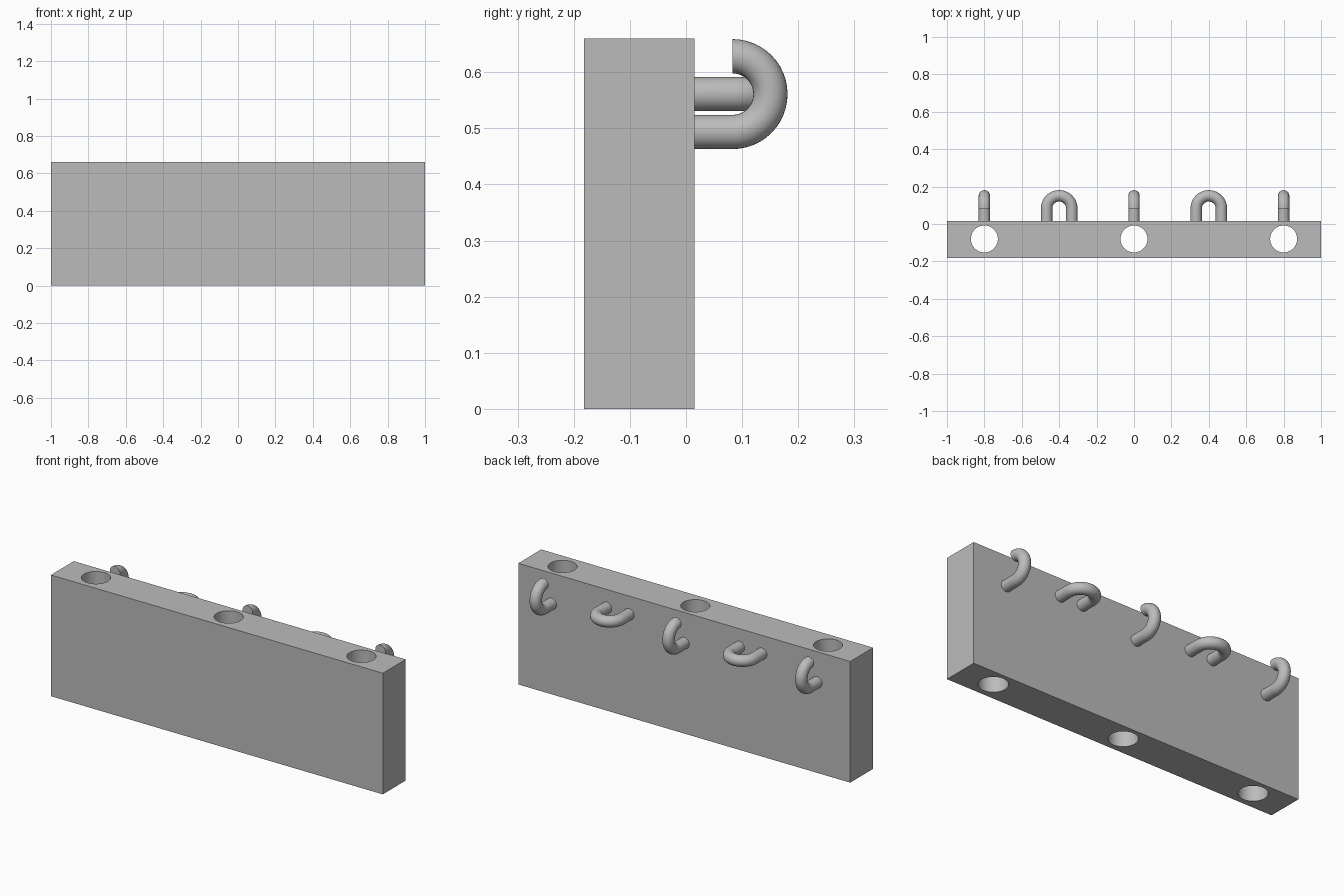
import bpy, bmesh
from math import pi, sin, cos, radians
from mathutils import Matrix, Vector

cube = bpy.data.objects.get("Cube")
if cube:
    bpy.data.objects.remove(cube, do_unlink=True)

# Single plain grey
grey = bpy.data.materials.new("plain_grey")
grey.use_nodes = True
GREY = (0.5, 0.5, 0.5, 1)
grey.diffuse_color = GREY
grey.node_tree.nodes["Principled BSDF"].inputs["Base Color"].default_value = GREY

BACK, FRONT, HEIGHT = 0.015, -0.182, 0.66
HOLE_XS = (-0.8, 0, 0.8)
LOOP_XS = (-0.4, 0.4)
TUBE, BEND = 0.0305, 0.0675
BEND_Y, HOOK_Z = 0.083, 0.561


def make_object(name, bm):
    bmesh.ops.recalc_face_normals(bm, faces=bm.faces)
    mesh = bpy.data.meshes.new(name)
    bm.to_mesh(mesh)
    bm.free()
    mesh.materials.append(grey)
    obj = bpy.data.objects.new(name, mesh)
    bpy.context.collection.objects.link(obj)
    return obj


def activate(obj):
    bpy.ops.object.select_all(action="DESELECT")
    obj.select_set(True)
    bpy.context.view_layer.objects.active = obj


def smooth(obj):
    activate(obj)
    bpy.ops.object.shade_smooth_by_angle(angle=radians(35))


def bent_tube(name, x, far_leg, turn, sides=32, steps=24):
    """Sweep a round bar along a leg, a half-circle bend and an optional second leg."""
    path = [(Vector((0, BACK - BEND_Y - 0.005, -BEND)), 0)]
    for i in range(steps + 1):
        a = pi * i / steps
        path.append((Vector((0, BEND * sin(a), -BEND * cos(a))), a))
    if far_leg:
        path.append((Vector((0, BACK - BEND_Y - 0.005, BEND)), pi))
    bm = bmesh.new()
    rings = []
    for centre, a in path:
        outward = Vector((0, sin(a), -cos(a)))
        ring = []
        for k in range(sides):
            t = 2 * pi * k / sides
            ring.append(bm.verts.new(
                centre + TUBE * (outward * cos(t) + Vector((sin(t), 0, 0)))))
        rings.append(ring)
    for r, s in zip(rings, rings[1:]):
        for k in range(sides):
            n = (k + 1) % sides
            bm.faces.new((r[k], r[n], s[n], s[k]))
    bm.faces.new(rings[0])
    bm.faces.new(rings[-1])
    place = Matrix.Translation((x, BEND_Y, HOOK_Z)) @ Matrix.Rotation(turn, 4, "Y")
    bmesh.ops.transform(bm, matrix=place, verts=bm.verts)
    smooth(make_object(name, bm))


# Block
bm = bmesh.new()
bmesh.ops.create_cube(bm, size=1, matrix=Matrix.Translation(
    (0, (BACK + FRONT) / 2, HEIGHT / 2)) @ Matrix.Diagonal((2, BACK - FRONT, HEIGHT, 1)))
block = make_object("block", bm)

# Vertical through holes
bm = bmesh.new()
for x in HOLE_XS:
    bmesh.ops.create_cone(bm, cap_ends=True, segments=64, radius1=0.072, radius2=0.072,
                          depth=1, matrix=Matrix.Translation((x, -0.08, HEIGHT / 2)))
cutter = make_object("hole_cutter", bm)
cutter.hide_render = True
cut = block.modifiers.new("holes", "BOOLEAN")
cut.operation = "DIFFERENCE"
cut.solver = "EXACT"
cut.object = cutter
activate(block)
bpy.ops.object.modifier_apply(modifier=cut.name)
bpy.data.objects.remove(cutter, do_unlink=True)
smooth(block)

# Upright open hooks and flat closed loops on the back
for i, x in enumerate(HOLE_XS):
    bent_tube(f"open_hook_{i + 1}", x, False, 0)
for i, x in enumerate(LOOP_XS):
    bent_tube(f"closed_loop_{i + 1}", x, True, pi / 2)
